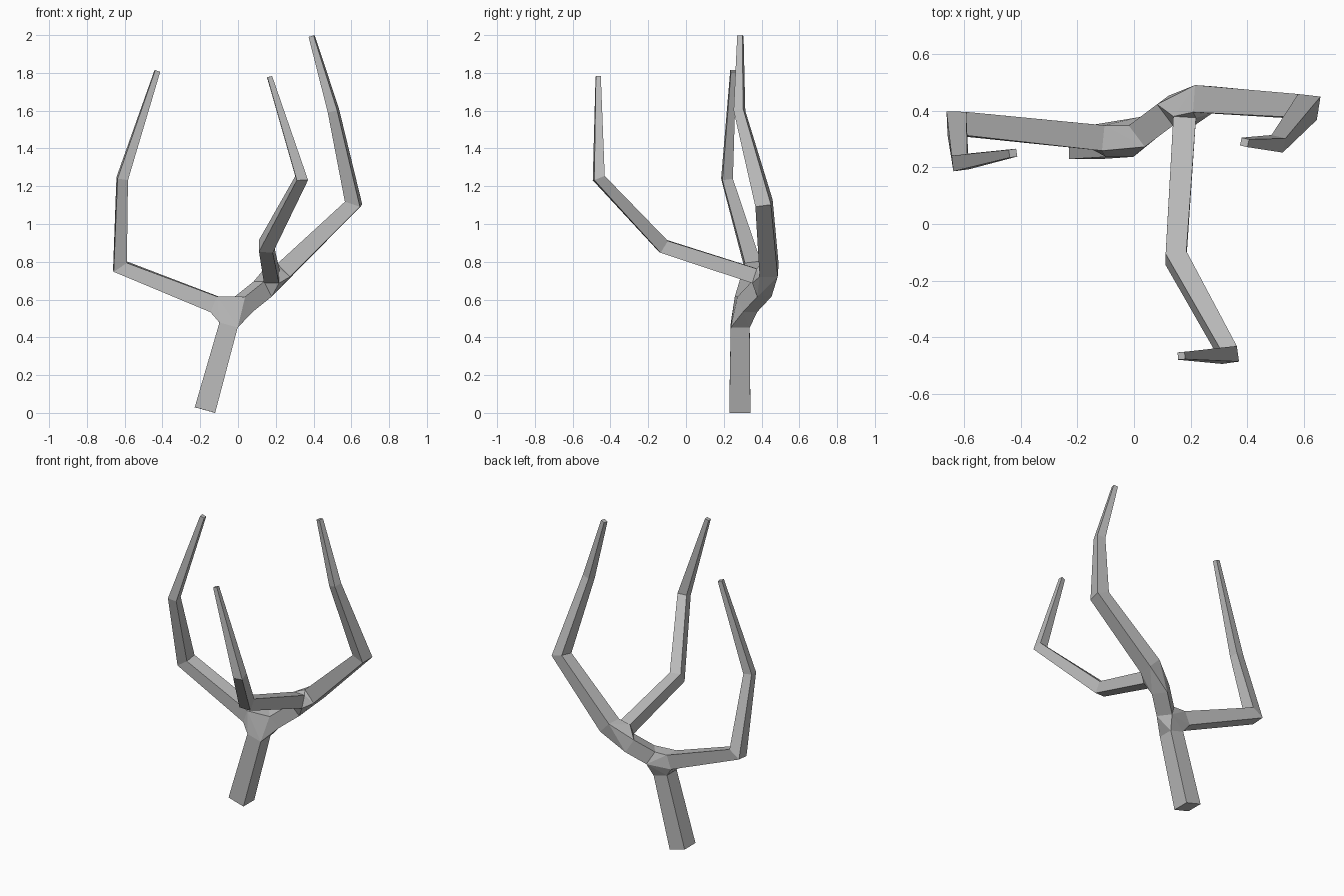
import bpy
import bmesh
from mathutils import Vector

cube = bpy.data.objects.get("Cube")
if cube:
    bpy.data.objects.remove(cube, do_unlink=True)

grey = bpy.data.materials.new("bark_grey")
grey.use_nodes = True
colour = (0.5, 0.5, 0.5, 1)
grey.diffuse_color = colour
grey.node_tree.nodes["Principled BSDF"].inputs["Base Color"].default_value = colour

bm = bmesh.new()


def limb(points, ref, cap_start=False, cap_end=False):
    """Square tapering tube through (x, y, z, half width); returns its end rings."""
    pos = [Vector(p[:3]) for p in points]
    dirs = [(b - a).normalized() for a, b in zip(pos, pos[1:])]
    up = Vector(ref)
    rings = []
    for i, p in enumerate(pos):
        # Rings lie on the plane halfway between neighbouring segments
        t = (dirs[max(i - 1, 0)] + dirs[min(i, len(dirs) - 1)]).normalized()
        if i:
            up = dirs[i - 1].rotation_difference(t) @ up
        up = (up - t * up.dot(t)).normalized()
        side = t.cross(up)
        w = points[i][3]
        rings.append([bm.verts.new(p + w * (a * side + b * up))
                      for a, b in ((1, 1), (-1, 1), (-1, -1), (1, -1))])
        if i < len(dirs):
            up = t.rotation_difference(dirs[i]) @ up
    for r, s in zip(rings, rings[1:]):
        for k in range(4):
            n = (k + 1) % 4
            bm.faces.new((r[k], r[n], s[n], s[k]))
    if cap_start:
        bm.faces.new(rings[0][::-1])
    if cap_end:
        bm.faces.new(rings[-1])
    return rings[0], rings[-1]


def fork(*rings):
    """Hull that joins limb ends, left open where the limbs enter."""
    owner = {v: i for i, ring in enumerate(rings) for v in ring}
    old = set(bm.faces)
    bmesh.ops.convex_hull(bm, input=list(owner), use_existing_faces=False)
    inner = [f for f in bm.faces if f not in old
             and len({owner.get(v) for v in f.verts}) == 1]
    bmesh.ops.delete(bm, geom=inner, context='FACES_ONLY')


Z = (0, 0, 1)

# Trunk
_, trunk_top = limb([(-0.175, 0.285, 0.015, 0.056), (-0.05, 0.287, 0.465, 0.05)],
                    (0, 1, 0), cap_start=True)
# Right branch
right_start, _ = limb([(-0.125, 0.305, 0.575, 0.045), (-0.625, 0.355, 0.775, 0.042),
                       (-0.613, 0.217, 1.24, 0.028), (-0.427, 0.25, 1.81, 0.014)],
                      Z, cap_end=True)
# Short link between the two forks
link_start, link_end = limb([(0.03, 0.325, 0.575, 0.047), (0.13, 0.4, 0.655, 0.047)], Z)
# Left branch
left_start, _ = limb([(0.245, 0.44, 0.755, 0.048), (0.612, 0.413, 1.11, 0.042),
                      (0.505, 0.283, 1.6, 0.026), (0.39, 0.288, 1.995, 0.014)],
                     Z, cap_end=True)
# Front branch
front_start, _ = limb([(0.178, 0.365, 0.725, 0.04), (0.148, -0.12, 0.882, 0.037),
                       (0.337, -0.462, 1.243, 0.03), (0.167, -0.465, 1.78, 0.013)],
                      Z, cap_end=True)
# Forks
fork(trunk_top, right_start, link_start)
fork(link_end, left_start, front_start)

bmesh.ops.recalc_face_normals(bm, faces=bm.faces[:])
mesh = bpy.data.meshes.new("bare_tree")
bm.to_mesh(mesh)
bm.free()
mesh.materials.append(grey)
tree = bpy.data.objects.new("bare_tree", mesh)
bpy.context.scene.collection.objects.link(tree)
